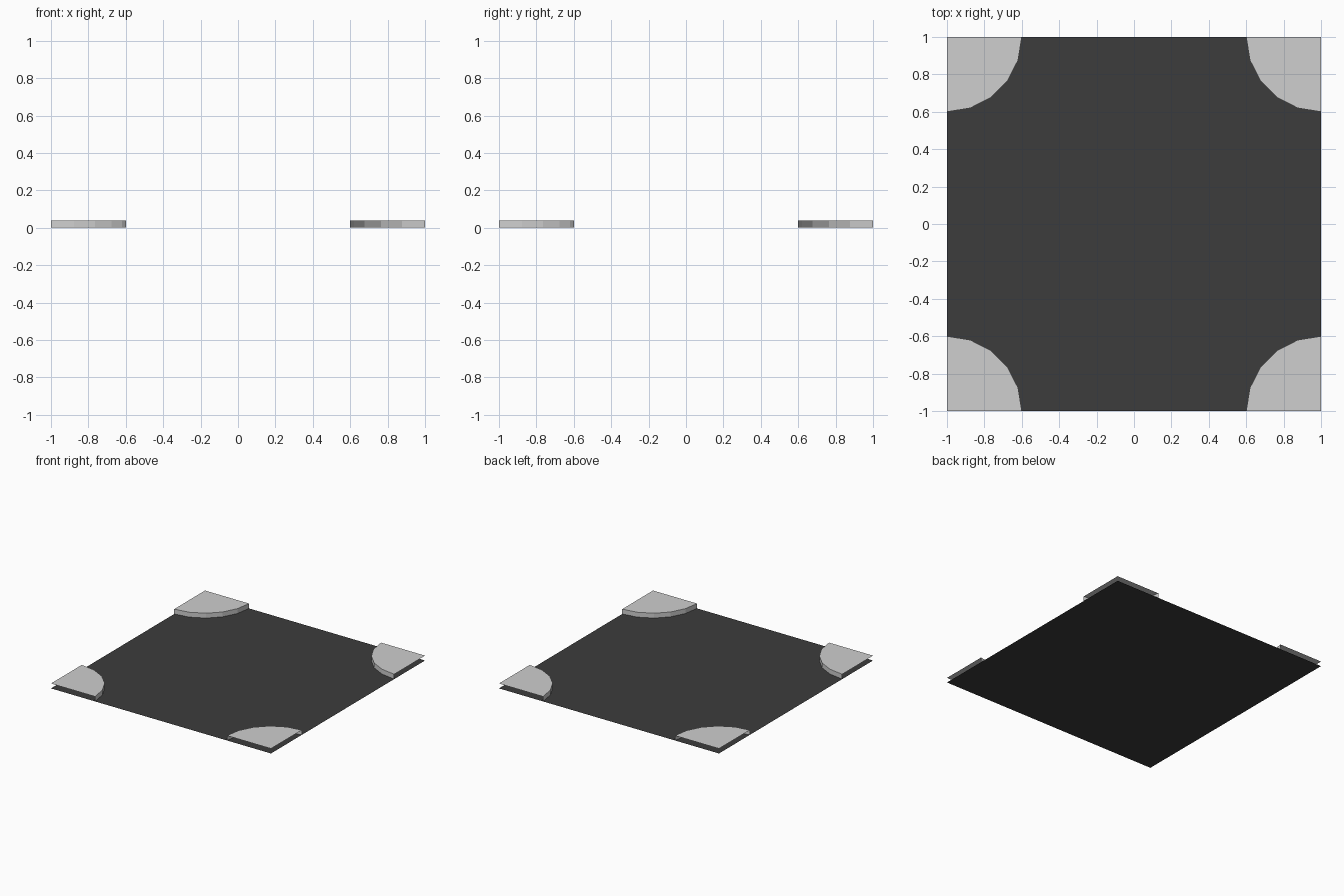
import bpy, bmesh, math

if "Cube" in bpy.data.objects:
    bpy.data.objects.remove(bpy.data.objects["Cube"])

RADIUS, HEIGHT, SEGMENTS = 0.4, 0.04, 5


def material(name, rgb):
    m = bpy.data.materials.new(name)
    m.diffuse_color = (*rgb, 1.0)
    m.use_nodes = True
    m.node_tree.nodes["Principled BSDF"].inputs["Base Color"].default_value = m.diffuse_color
    return m


def make_object(name, bm, mat):
    mesh = bpy.data.meshes.new(name)
    bm.to_mesh(mesh)
    bm.free()
    mesh.materials.append(mat)
    obj = bpy.data.objects.new(name, mesh)
    bpy.context.collection.objects.link(obj)
    return obj


asphalt = material("dark asphalt", (0.045, 0.045, 0.045))
paving = material("light paving", (0.62, 0.62, 0.62))

# Road surface: one flat square
bm = bmesh.new()
bmesh.ops.create_grid(bm, x_segments=1, y_segments=1, size=1.0)
make_object("road_surface", bm, asphalt)


# Pavement corner: quarter-round top and curved kerb, open on the tile edges
def pavement_corner(name, quarter):
    bm = bmesh.new()
    start = quarter * math.pi / 2
    cx = -math.sqrt(2) * math.cos(start + math.pi / 4)
    cy = -math.sqrt(2) * math.sin(start + math.pi / 4)
    top, bottom = [], []
    for i in range(SEGMENTS + 1):
        a = start + i / SEGMENTS * math.pi / 2
        x, y = cx + RADIUS * math.cos(a), cy + RADIUS * math.sin(a)
        top.append(bm.verts.new((x, y, HEIGHT)))
        bottom.append(bm.verts.new((x, y, 0)))
    bm.faces.new([bm.verts.new((cx, cy, HEIGHT))] + top)
    for i in range(SEGMENTS):
        bm.faces.new((bottom[i], bottom[i + 1], top[i + 1], top[i]))
    make_object(name, bm, paving)


for q, place in enumerate(("front_left", "front_right", "back_right", "back_left")):
    pavement_corner("pavement_" + place, q)
